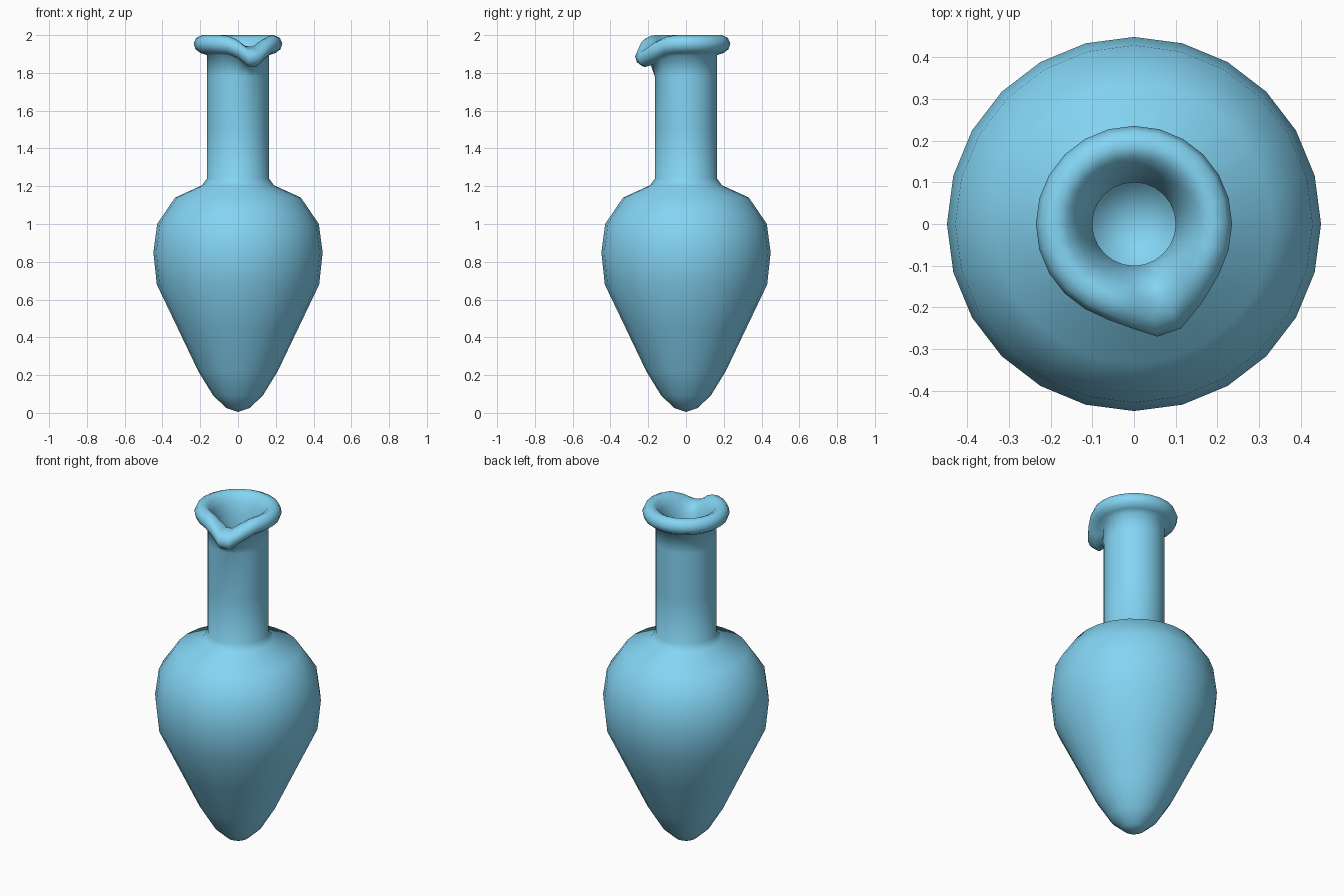
import bpy, bmesh
from math import sin, cos, pi, radians, exp, hypot, atan2

if "Cube" in bpy.data.objects:
    bpy.data.objects.remove(bpy.data.objects["Cube"])

SIDES = 24

# Wall profile (radius, height): outside from the foot up, over the lip, then down the inside
PROFILE = [
    (0, 0.005), (0.06, 0.025), (0.13, 0.09), (0.21, 0.22), (0.32, 0.45), (0.43, 0.68),
    (0.448, 0.85), (0.428, 1.0), (0.333, 1.14), (0.19, 1.205), (0.165, 1.24),
    (0.165, 1.5), (0.165, 1.78), (0.165, 1.895),
    (0.198, 1.905), (0.225, 1.925), (0.235, 1.955), (0.222, 1.985), (0.19, 2.0),
    (0.16, 1.985), (0.135, 1.945), (0.115, 1.89), (0.1, 1.8),
    (0.1, 1.5), (0.1, 1.22), (0.15, 1.16), (0.29, 1.08), (0.37, 0.97),
    (0.388, 0.85), (0.37, 0.7), (0.16, 0.25), (0.09, 0.14), (0, 0.09),
]


def lathe(name, profile, sides):
    bm = bmesh.new()
    rings = []
    for r, z in profile:
        n = sides if r > 0 else 1
        rings.append([bm.verts.new((r * cos(2 * pi * i / n), r * sin(2 * pi * i / n), z))
                      for i in range(n)])
    for a, b in zip(rings, rings[1:]):
        for i in range(sides):
            j = (i + 1) % sides
            quad = [a[i % len(a)], a[j % len(a)], b[j % len(b)], b[i % len(b)]]
            bm.faces.new(list(dict.fromkeys(quad)))
    bmesh.ops.recalc_face_normals(bm, faces=bm.faces)
    for f in bm.faces:
        f.smooth = True
    mesh = bpy.data.meshes.new(name)
    bm.to_mesh(mesh)
    bm.free()
    obj = bpy.data.objects.new(name, mesh)
    bpy.context.collection.objects.link(obj)
    return obj


vessel = lathe("vessel", PROFILE, SIDES)

# Pouring spout: pull part of the lip outward and down
for v in vessel.data.vertices:
    r = hypot(v.co.x, v.co.y)
    if v.co.z < 1.86:
        continue
    turn = (atan2(v.co.y, v.co.x) - radians(-66)) / radians(16)
    w = exp(-turn * turn / 2) * min(1, max(0, (r - 0.11) / 0.08))
    v.co.x -= 0.005 * w
    v.co.y -= 0.05 * w
    v.co.z -= 0.08 * w

# Blue glaze
glaze = bpy.data.materials.new("blue_glaze")
glaze.diffuse_color = (0.23, 0.66, 0.9, 1)
glaze.use_nodes = True
glaze.node_tree.nodes["Principled BSDF"].inputs["Base Color"].default_value = glaze.diffuse_color
vessel.data.materials.append(glaze)
